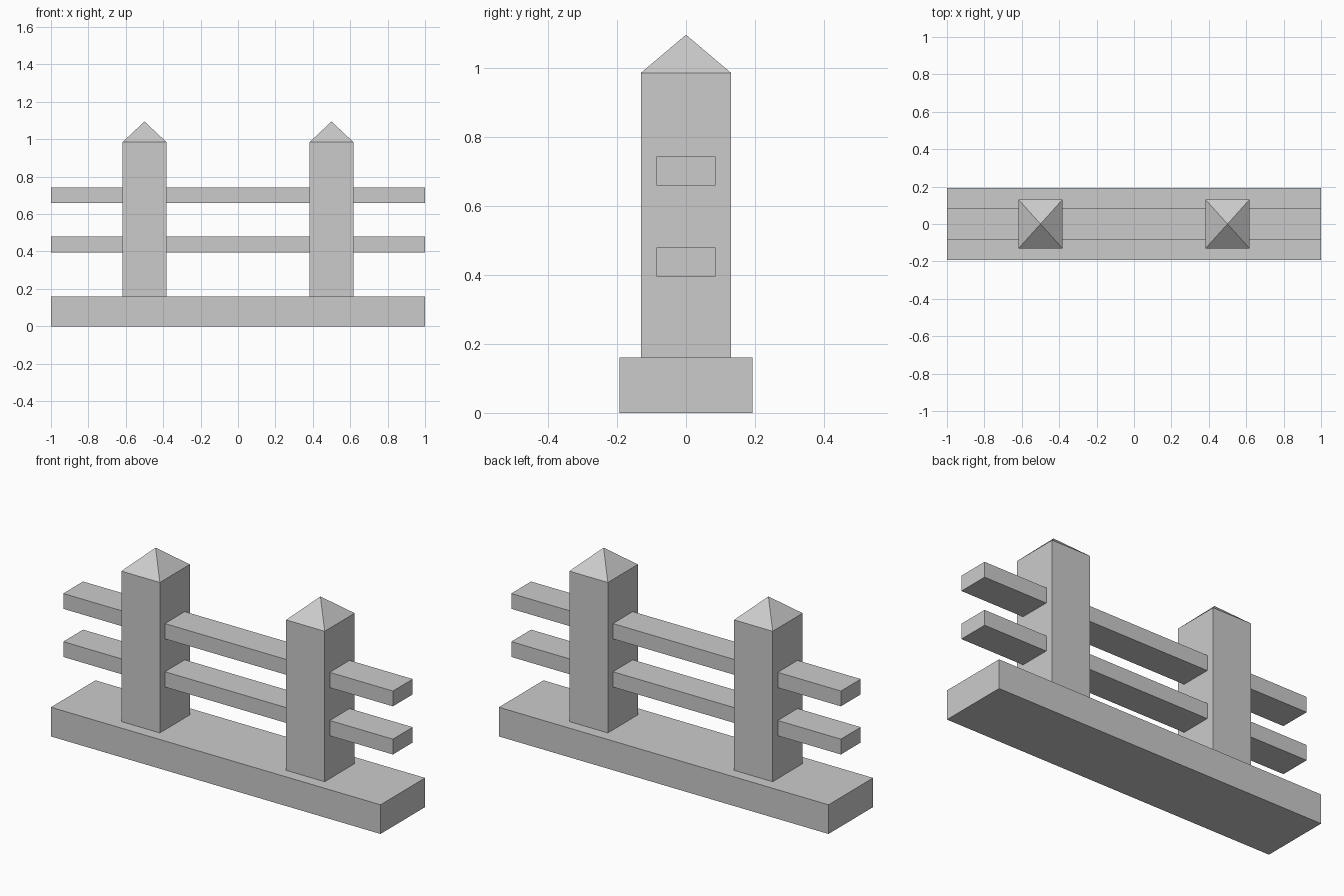
import bpy
import bmesh

cube = bpy.data.objects.get("Cube")
if cube:
    bpy.data.objects.remove(cube, do_unlink=True)

GREY = (0.6, 0.6, 0.6, 1.0)
stone = bpy.data.materials.new("grey")
stone.use_nodes = True
stone.diffuse_color = GREY
stone.node_tree.nodes["Principled BSDF"].inputs["Base Color"].default_value = GREY


def block(name, x, half_x, half_y, bottom, top, peak=None):
    """Box from bottom to top, with an optional pyramid cap rising to peak."""
    bm = bmesh.new()
    bmesh.ops.create_cube(bm, size=2)
    for v in bm.verts:
        v.co = (x + v.co.x * half_x, v.co.y * half_y, top if v.co.z > 0 else bottom)
    if peak:
        bm.normal_update()
        lid = max(bm.faces, key=lambda f: f.normal.z)
        apex = bmesh.ops.poke(bm, faces=[lid])["verts"][0]
        apex.co.z = peak
    bmesh.ops.recalc_face_normals(bm, faces=bm.faces)
    mesh = bpy.data.meshes.new(name)
    bm.to_mesh(mesh)
    bm.free()
    mesh.materials.append(stone)
    obj = bpy.data.objects.new(name, mesh)
    bpy.context.collection.objects.link(obj)


# Plinth
block("base", 0, 1.0, 0.193, 0, 0.16)

# Posts with pointed caps
for side, x in (("left", 0.5), ("right", -0.5)):
    block(side + "_post", x, 0.117, 0.13, 0.16, 0.985, 1.095)

# Rails running through both posts
for level, z in (("lower", 0.395), ("upper", 0.659)):
    block(level + "_rail", 0, 1.0, 0.086, z, z + 0.084)
